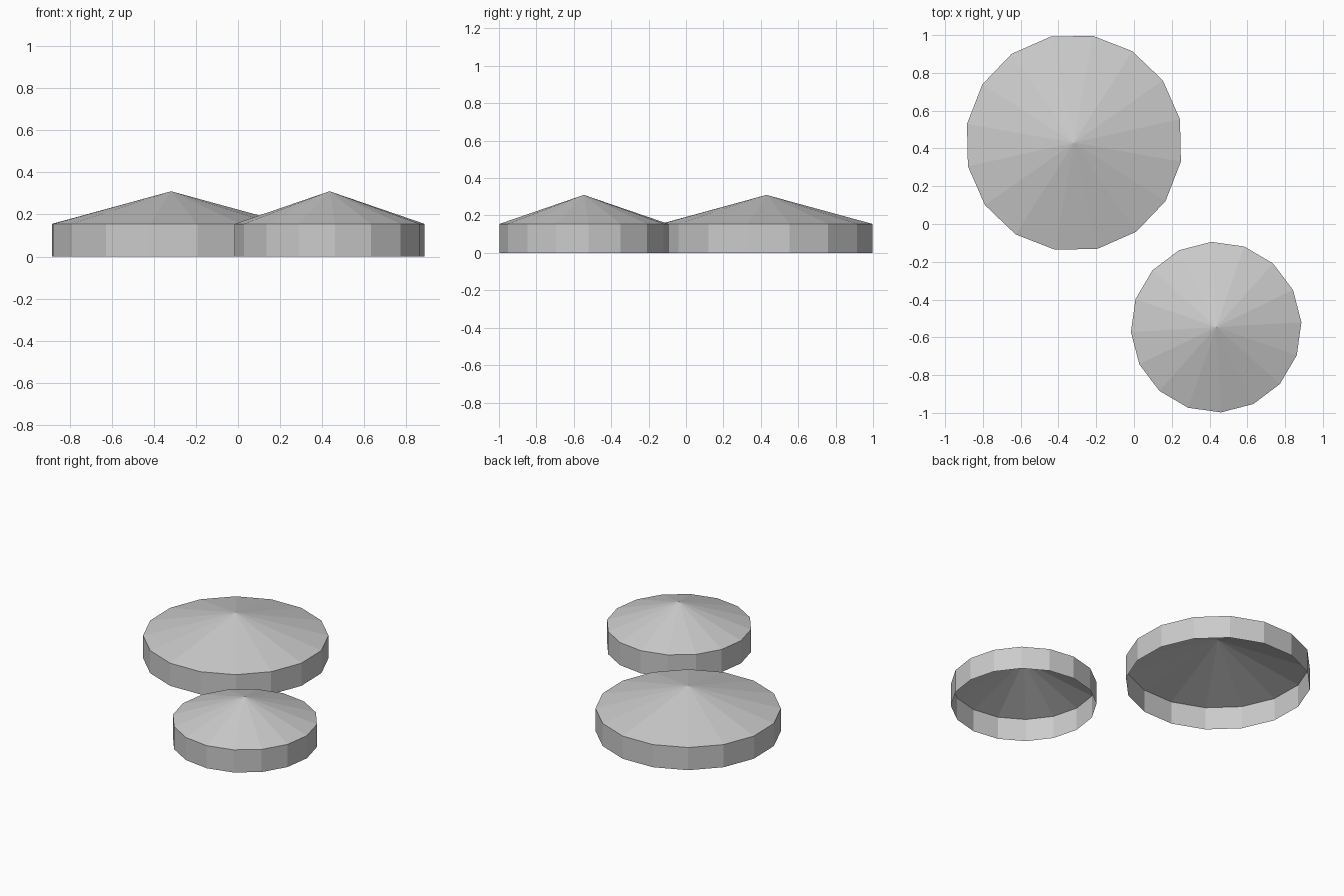
import bpy, bmesh, math

if "Cube" in bpy.data.objects:
    bpy.data.objects.remove(bpy.data.objects["Cube"])

grey = bpy.data.materials.new("light_grey")
grey.diffuse_color = (0.6, 0.6, 0.6, 1)
grey.use_nodes = True
grey.node_tree.nodes["Principled BSDF"].inputs["Base Color"].default_value = grey.diffuse_color

SIDES = 16
EAVE = 0.155   # top of the wall ring
APEX = 0.31    # tip of the cone


def capped_ring(name, x, y, radius, turn):
    """Open-bottomed wall ring closed by a shallow faceted cone."""
    bm = bmesh.new()

    def ring(z):
        angles = [math.radians(turn) + math.tau * i / SIDES for i in range(SIDES)]
        return [bm.verts.new((radius * math.cos(a), radius * math.sin(a), z)) for a in angles]

    low, high = ring(0), ring(EAVE)
    tip = bm.verts.new((0, 0, APEX))
    for i in range(SIDES):
        j = (i + 1) % SIDES
        bm.faces.new((low[i], low[j], high[j], high[i]))  # wall panel
        bm.faces.new((high[i], high[j], tip))             # roof facet
    mesh = bpy.data.meshes.new(name)
    bm.to_mesh(mesh)
    bm.free()
    mesh.materials.append(grey)
    obj = bpy.data.objects.new(name, mesh)
    obj.location = (x, y, 0)
    bpy.context.collection.objects.link(obj)


# Large and small round caps
capped_ring("large_round_cap", -0.318, 0.43, 0.575, 12.5)
capped_ring("small_round_cap", 0.435, -0.546, 0.452, 3.3)
